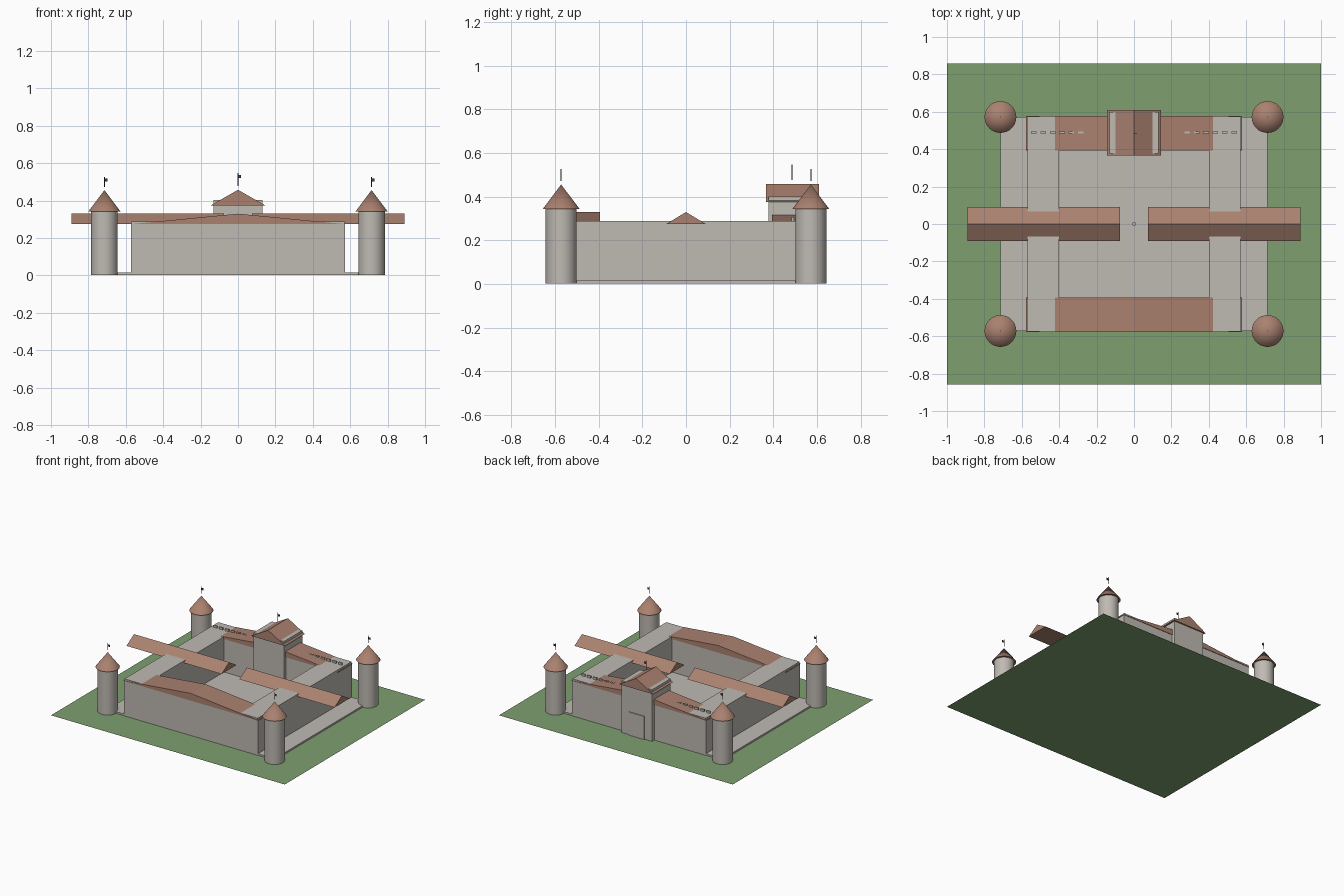
import bpy, bmesh, math

if "Cube" in bpy.data.objects:
    bpy.data.objects.remove(bpy.data.objects["Cube"], do_unlink=True)


def material(name, rgb):
    m = bpy.data.materials.new(name)
    m.use_nodes = True
    m.diffuse_color = (*rgb, 1)
    m.node_tree.nodes["Principled BSDF"].inputs["Base Color"].default_value = (*rgb, 1)
    return m


GRASS = material("grass_green", (0.21, 0.35, 0.16))
STONE = material("pale_stone", (0.52, 0.49, 0.45))
TILE = material("terracotta_tile", (0.40, 0.22, 0.16))
IRON = material("dark_iron", (0.05, 0.05, 0.06))


def finish(name, bm, mat, smooth=False):
    bmesh.ops.recalc_face_normals(bm, faces=bm.faces)
    me = bpy.data.meshes.new(name)
    bm.to_mesh(me)
    bm.free()
    me.materials.append(mat)
    ob = bpy.data.objects.new(name, me)
    bpy.context.collection.objects.link(ob)
    if smooth:
        bpy.ops.object.select_all(action="DESELECT")
        ob.select_set(True)
        bpy.context.view_layer.objects.active = ob
        bpy.ops.object.shade_smooth_by_angle(angle=math.radians(30))
    return ob


def box(name, x, y, z, mat):
    """Block from (min, max) ranges on each axis."""
    bm = bmesh.new()
    bmesh.ops.create_cube(bm, size=1)
    for v in bm.verts:
        v.co = [r[0] if c < 0 else r[1] for c, r in zip(v.co, (x, y, z))]
    return finish(name, bm, mat)


def gable(name, x, y, z, ridge, mat):
    """Triangular prism roof whose ridge runs along the given axis."""
    bm = bmesh.new()
    (x0, x1), (y0, y1), (z0, z1) = x, y, z
    if ridge == "y":
        m = (x0 + x1) / 2
        ends = [[(x0, e, z0), (x1, e, z0), (m, e, z1)] for e in y]
    else:
        m = (y0 + y1) / 2
        ends = [[(e, y0, z0), (e, y1, z0), (e, m, z1)] for e in x]
    a, b = [[bm.verts.new(p) for p in end] for end in ends]
    bm.faces.new(a)
    bm.faces.new(b)
    for i in range(3):
        j = (i + 1) % 3
        bm.faces.new((a[i], a[j], b[j], b[i]))
    return finish(name, bm, mat)


def round_part(name, x, y, z, r0, r1, mat, sides=32):
    """Cylinder or cone standing between two heights."""
    bm = bmesh.new()
    bmesh.ops.create_cone(bm, cap_ends=True, segments=sides, radius1=r0,
                          radius2=r1, depth=z[1] - z[0])
    bmesh.ops.translate(bm, verts=bm.verts, vec=(x, y, (z[0] + z[1]) / 2))
    return finish(name, bm, mat, smooth=True)


def flag(name, x, y, z0, z1):
    round_part(name + "_pole", x, y, (z0, z1), 0.002, 0.002, IRON, 8)
    box(name + "_cloth", (x, x + 0.017), (y - 0.001, y + 0.001),
        (z1 - 0.026, z1 - 0.01), IRON)


BASE = 0.002

# Lawn and paved terrace
bm = bmesh.new()
bmesh.ops.create_grid(bm, x_segments=1, y_segments=1, size=1)
for v in bm.verts:
    v.co.y *= 0.857
finish("lawn", bm, GRASS)
box("terrace", (-0.715, 0.715), (-0.572, 0.572), (BASE, 0.015), STONE)
round_part("courtyard_post", 0, 0, (BASE, 0.03), 0.01, 0.01, STONE, 16)

# Front and back wings with low gables across them
for name, s in (("front", -1), ("back", 1)):
    box(name + "_wing", (-0.572, 0.572), sorted((s * 0.4, s * 0.573)), (BASE, 0.276), STONE)
    gable(name + "_roof", (-0.577, 0.577), sorted((s * 0.393, s * 0.577)),
          (0.274, 0.33), "y", TILE)

# Side wings and their long overhanging roofs
for name, s in (("left", 1), ("right", -1)):
    box(name + "_wing", sorted((s * 0.4, s * 0.57)), (-0.5735, 0.5735), (BASE, 0.289), STONE)
    gable(name + "_roof", sorted((s * 0.076, s * 0.89)), (-0.092, 0.092),
          (0.274, 0.33), "x", TILE)
    # Small battlements along the back wing
    for i in range(6):
        cx = s * (0.285 + 0.05 * i)
        box(f"{name}_merlon_{i}", (cx - 0.015, cx + 0.015), (0.484, 0.494),
            (0.27, 0.306), STONE)

# Gatehouse in the back wing
box("gatehouse", (-0.13, 0.13), (0.377, 0.6), (BASE, 0.402), STONE)
gable("gatehouse_roof", (-0.145, 0.145), (0.367, 0.61), (0.375, 0.458), "y", TILE)
box("gate_door", (-0.065, 0.065), (0.598, 0.607), (BASE, 0.18), STONE)
flag("gatehouse_flag", 0, 0.485, 0.477, 0.548)

# Corner towers with conical roofs and flags
for depth, sy in (("front", -1), ("back", 1)):
    for side, sx in (("left", 1), ("right", -1)):
        name = f"{depth}_{side}_tower"
        x, y = sx * 0.714, sy * 0.572
        round_part(name, x, y, (BASE, 0.35), 0.071, 0.071, STONE)
        round_part(name + "_roof", x, y, (0.343, 0.456), 0.085, 0, TILE)
        flag(name + "_flag", x, y, 0.473, 0.527)
